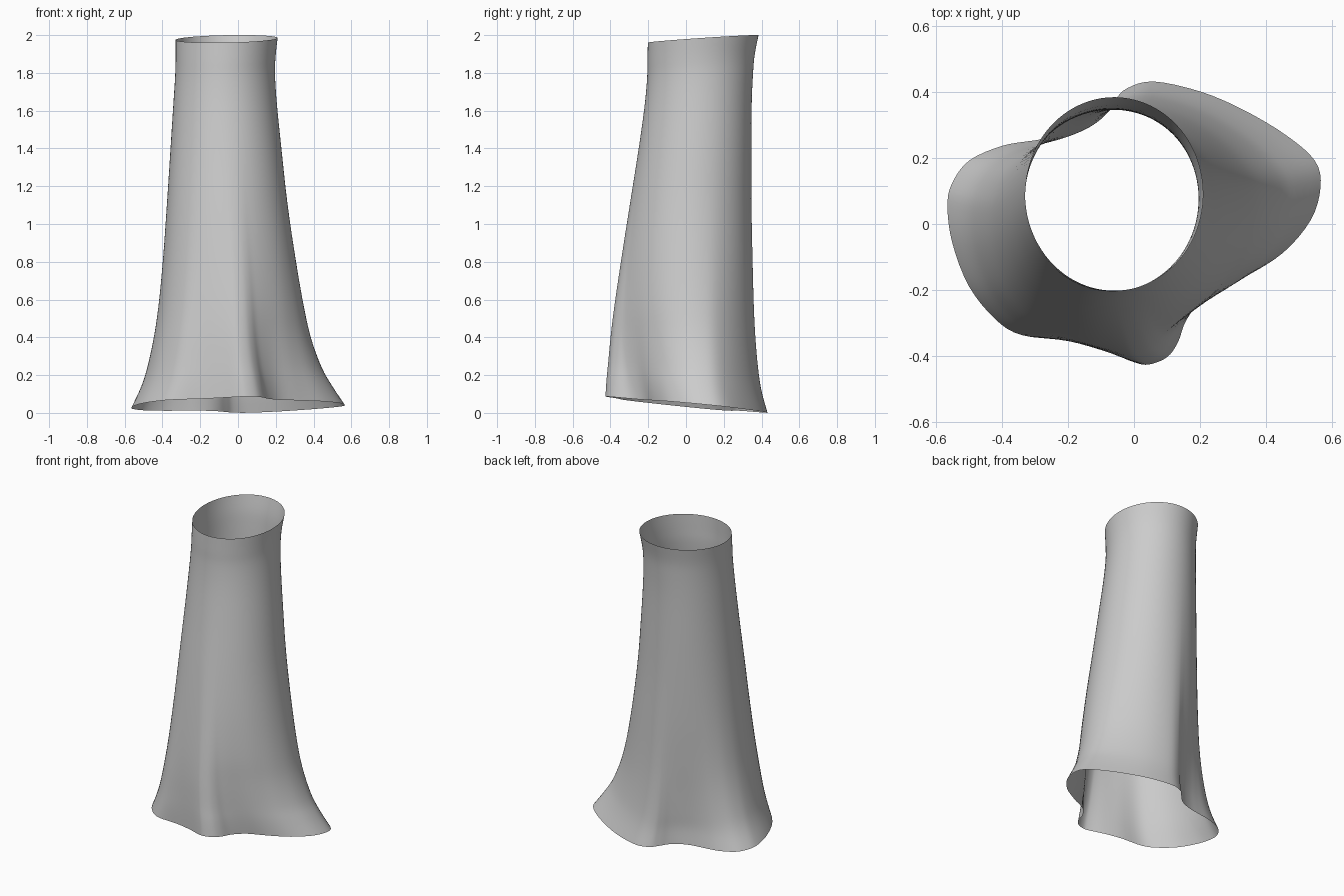
import bpy
import math

if "Cube" in bpy.data.objects:
    bpy.data.objects.remove(bpy.data.objects["Cube"])

# Flared foot outline (x, y), counter-clockwise from the right lobe
FOOT = [(.565, .11), (.548, .19), (.46, .268), (.33, .345), (.2, .4), (.06, .43),
        (-.02, .41), (-.06, .372), (-.1, .325), (-.15, .29), (-.22, .265), (-.3, .252),
        (-.4, .235), (-.5, .19), (-.552, .12), (-.565, .05), (-.55, -.06), (-.5, -.19),
        (-.42, -.29), (-.34, -.338), (-.2, -.355), (-.09, -.385), (0, -.42),
        (.045, -.427), (.1, -.405), (.133, -.36), (.16, -.29), (.22, -.22),
        (.33, -.165), (.45, -.09), (.535, .01)]

# Stations up the trunk: height fraction, left, right, front, back, foot influence
STATIONS = [(0, -.565, .565, -.427, .43, 1), (.05, -.518, .502, -.421, .402, .85),
            (.1, -.485, .448, -.412, .385, .7), (.18, -.45, .392, -.398, .37, .52),
            (.27, -.423, .352, -.377, .36, .35), (.4, -.398, .307, -.341, .353, .19),
            (.55, -.377, .263, -.297, .347, .08), (.7, -.358, .23, -.252, .346, .02),
            (.82, -.343, .206, -.22, .348, 0), (.9, -.333, .196, -.206, .355, 0),
            (.95, -.33, .199, -.204, .364, 0), (1, -.33, .21, -.202, .384, 0)]


def catmull(p0, p1, p2, p3, t):
    return [.5 * (2 * b + (c - a) * t + (2 * a - 5 * b + 4 * c - d) * t * t
                  + (3 * b - a - 3 * c + d) * t ** 3)
            for a, b, c, d in zip(p0, p1, p2, p3)]


def smooth_points(pts, steps, closed):
    n = len(pts)
    pick = (lambda i: pts[i % n]) if closed else (lambda i: pts[max(0, min(n - 1, i))])
    out = [catmull(pick(i - 1), pick(i), pick(i + 1), pick(i + 2), k / steps)
           for i in range(n if closed else n - 1) for k in range(steps)]
    return out if closed else out + [list(pts[-1])]


# Foot expressed as angle and relative radius on its bounding ellipse
polar = []
for x, y in smooth_points(FOOT, 4, True):
    u, v = x / .565, y / .4285
    polar.append((math.atan2(v, u), math.hypot(u, v)))

# Loft rings between the tilted foot plane and the tilted rim plane
verts, faces = [], []
rings = smooth_points(STATIONS, 4, False)
n = len(polar)
for s, left, right, front, back, w in rings:
    for a, k in polar:
        r = 1 + (k - 1) * w
        x = (left + right) / 2 + (right - left) / 2 * r * math.cos(a)
        y = (front + back) / 2 + (back - front) / 2 * r * math.sin(a)
        low = .043 + .02 * x - .1 * y
        high = 1.98 + .067 * (y - .09) + .02 * (x + .06)
        verts.append((x, y, low + (high - low) * s))
for i in range(len(rings) - 1):
    for j in range(n):
        k = (j + 1) % n
        faces.append((i * n + j, i * n + k, (i + 1) * n + k, (i + 1) * n + j))

# Hollow open trunk
mesh = bpy.data.meshes.new("hollow_trunk")
mesh.from_pydata(verts, [], faces)
mesh.shade_smooth()
trunk = bpy.data.objects.new("hollow_trunk", mesh)
bpy.context.collection.objects.link(trunk)
